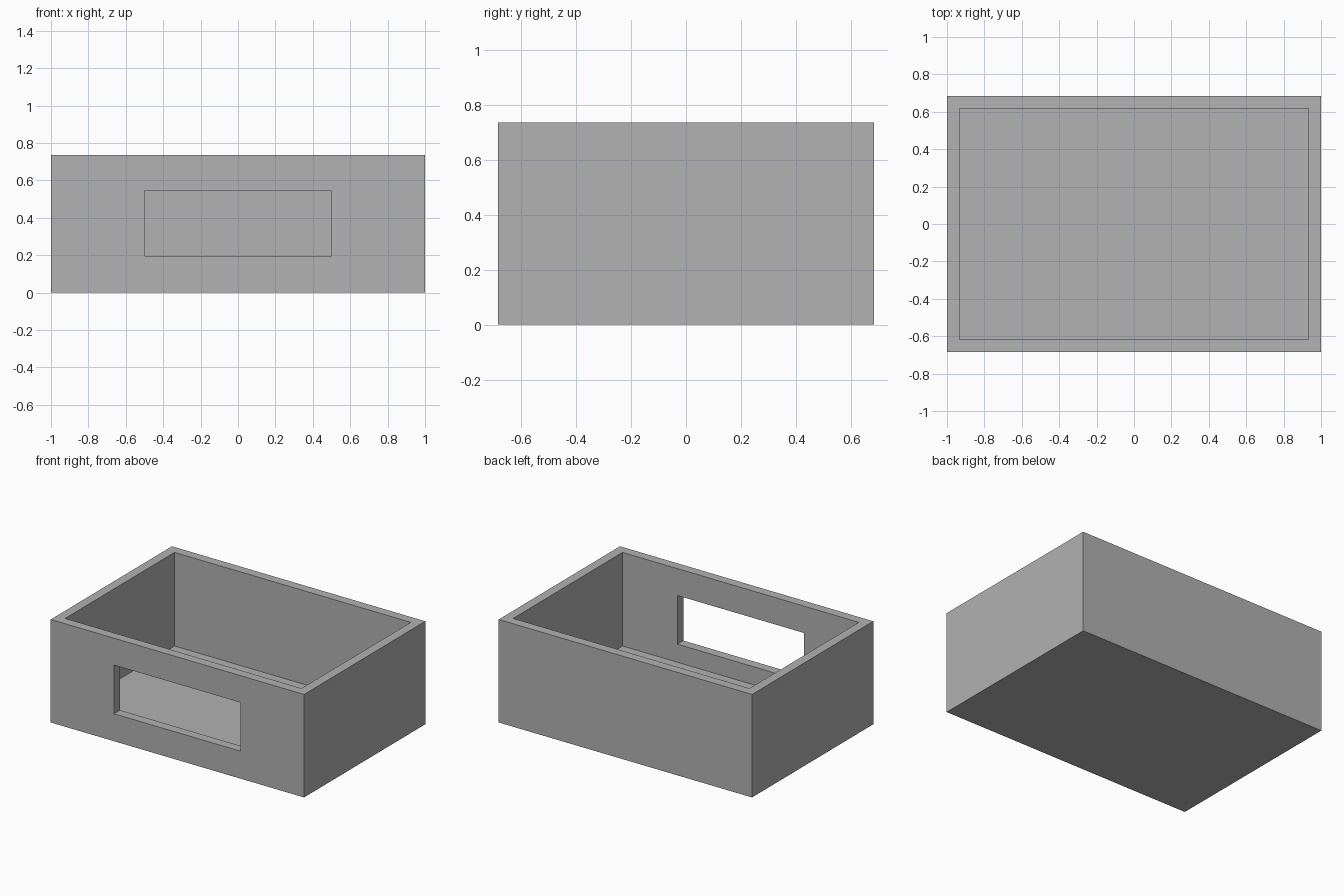
import bpy
import bmesh
from mathutils import Matrix, Vector

if "Cube" in bpy.data.objects:
    bpy.data.objects.remove(bpy.data.objects["Cube"], do_unlink=True)

WIDTH, DEPTH, HEIGHT, WALL = 2.0, 1.367, 0.735, 0.067
SILL, LINTEL = 0.196, 0.543

grey = bpy.data.materials.new("plain grey")
grey.use_nodes = True
colour = (0.445, 0.445, 0.445, 1)
grey.diffuse_color = colour
grey.node_tree.nodes["Principled BSDF"].inputs["Base Color"].default_value = colour


def box(name, low, high):
    """Axis-aligned box between two opposite corners."""
    low, high = Vector(low), Vector(high)
    bm = bmesh.new()
    place = Matrix.Translation((low + high) / 2) @ Matrix.Diagonal((*(high - low), 1))
    bmesh.ops.create_cube(bm, size=1, matrix=place)
    mesh = bpy.data.meshes.new(name)
    bm.to_mesh(mesh)
    bm.free()
    mesh.materials.append(grey)
    obj = bpy.data.objects.new(name, mesh)
    bpy.context.collection.objects.link(obj)
    return obj


# Solid block of the open tray
x, y = WIDTH / 2, DEPTH / 2
tray = box("open_box", (-x, -y, 0), (x, y, HEIGHT))

# Hollow interior and the front window opening
cutters = [
    box("interior_cutter", (WALL - x, WALL - y, WALL), (x - WALL, y - WALL, HEIGHT + 1)),
    box("window_cutter", (-0.5, -y - 1, SILL), (0.5, 0, LINTEL)),
]
for cutter in cutters:
    cut = tray.modifiers.new(cutter.name, "BOOLEAN")
    cut.operation = "DIFFERENCE"
    cut.solver = "EXACT"
    cut.object = cutter
    cutter.hide_render = True

# Bake the cuts and discard the cutters
bpy.context.view_layer.update()
evaluated = tray.evaluated_get(bpy.context.evaluated_depsgraph_get())
mesh = bpy.data.meshes.new_from_object(evaluated)
tray.modifiers.clear()
tray.data = mesh
for cutter in cutters:
    bpy.data.objects.remove(cutter, do_unlink=True)
